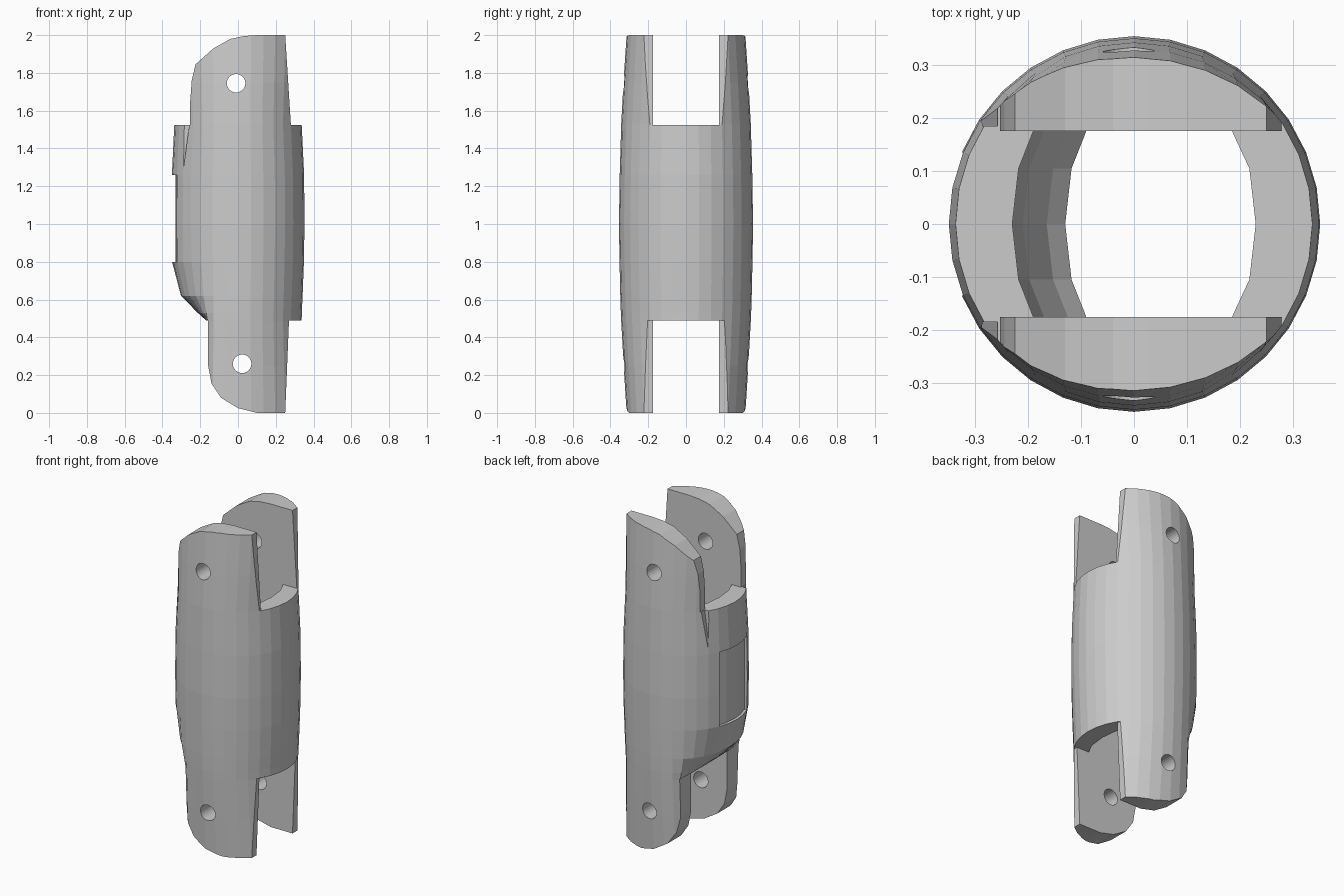
import bpy, bmesh, math

if "Cube" in bpy.data.objects:
    bpy.data.objects.remove(bpy.data.objects["Cube"])


def loft(name, rings):
    """Closed solid from equal-length rings of 3D points."""
    bm = bmesh.new()
    vs = [[bm.verts.new(p) for p in r] for r in rings]
    n = len(rings[0])
    for a, b in zip(vs, vs[1:]):
        for i in range(n):
            j = (i + 1) % n
            bm.faces.new((a[i], a[j], b[j], b[i]))
    bm.faces.new(vs[0])
    bm.faces.new(vs[-1])
    bmesh.ops.recalc_face_normals(bm, faces=bm.faces)
    me = bpy.data.meshes.new(name)
    bm.to_mesh(me)
    bm.free()
    ob = bpy.data.objects.new(name, me)
    bpy.context.collection.objects.link(ob)
    return ob


def prism_y(name, pts, y0, y1):
    return loft(name, [[(x, y, z) for x, z in pts] for y in (y0, y1)])


def prism_z(name, pts, z0, z1):
    return loft(name, [[(x, y, z) for x, y in pts] for z in (z0, z1)])


def boolean(ob, cutter, op='DIFFERENCE'):
    cutter.hide_render = True
    m = ob.modifiers.new(op, 'BOOLEAN')
    m.operation, m.object, m.solver = op, cutter, 'EXACT'
    bpy.context.view_layer.objects.active = ob
    bpy.ops.object.modifier_apply(modifier=m.name)
    bpy.data.objects.remove(cutter, do_unlink=True)


# Barrel shell: z, x radius, y radius, squeeze of the left side toward x = -0.16
EDGE = -0.16
levels = [(-0.02, .355, .313, .02), (.25, .345, .33, .02), (.485, .337, .343, .02),
          (.53, .338, .345, .3), (.62, .342, .348, .78), (.8, .349, .352, 1),
          (1.0, .352, .355, 1), (1.26, .35, .351, 1), (1.53, .337, .343, 1),
          (1.75, .345, .331, 1), (2.02, .355, .313, 1)]
rings = []
for z, rx, ry, f in levels:
    ring = []
    for i in range(32):
        a = math.tau * i / 32
        x, y = rx * math.cos(a), ry * math.sin(a)
        if x < EDGE:
            x = EDGE + (x - EDGE) * f
        ring.append((x, y, z))
    rings.append(ring)
yoke = loft("yoke_link_body", rings)

# Front outline with the rounded upper and lower lugs
outline = [(.25, 0), (.27, .49), (.45, .49), (.45, 1.525), (.28, 1.525), (.25, 2),
           (.1, 2), (.03, 1.995), (-.04, 1.98), (-.13, 1.93), (-.225, 1.845),
           (-.245, 1.76), (-.253, 1.65), (-.253, 1.525), (-.45, 1.525), (-.45, .49),
           (-.158, .49), (-.158, .25), (-.14, .155), (-.09, .08), (0, .025), (.1, 0)]
boolean(yoke, prism_y("outline_cutter", outline, -.5, .5), 'INTERSECT')

# Open slots between the paired lugs
W = .176
box = [(-.5, -W), (.5, -W), (.5, W), (-.5, W)]
boolean(yoke, prism_z("upper_slot_cutter", box, 1.525, 2.1))
boolean(yoke, prism_z("lower_slot_cutter", box, -.1, .49))

# Through passage with curved ends; left wall follows the slanted tongue
bore = []
for z, left in [(.45, -.11), (.49, -.13), (.53, -.165), (.62, -.21), (.78, -.23), (1.6, -.23)]:
    right_end = [(.185, -W), (.218, -.07 * 1.5), (.23, 0), (.218, .07 * 1.5), (.185, W)]
    left_end = [(left + .04, W), (left + .012, .105), (left, 0),
                (left + .012, -.105), (left + .04, -W)]
    bore.append([(x, y, z) for x, y in right_end + left_end])
boolean(yoke, loft("passage_cutter", bore))

# Shallow curved recess on the left wall
recess = [(-.45, -.135), (-.305, -.135), (-.325, -.07), (-.332, 0),
          (-.325, .07), (-.305, .135), (-.45, .135)]
boolean(yoke, prism_z("recess_cutter", recess, .8, 1.26))

# Narrow notches beside the upper lugs
for s in (-1, 1):
    tri = [(-.253, 1.56), (-.285, 1.56), (-.288, 1.3)]
    boolean(yoke, prism_y("notch_cutter", tri, s * .185, s * .5))

# Pin holes through both lug pairs
for cx, cz in ((-.01, 1.745), (.022, .26)):
    circle = [(cx + .049 * math.cos(math.tau * i / 24),
               cz + .049 * math.sin(math.tau * i / 24)) for i in range(24)]
    boolean(yoke, prism_y("pin_cutter", circle, -.5, .5))
